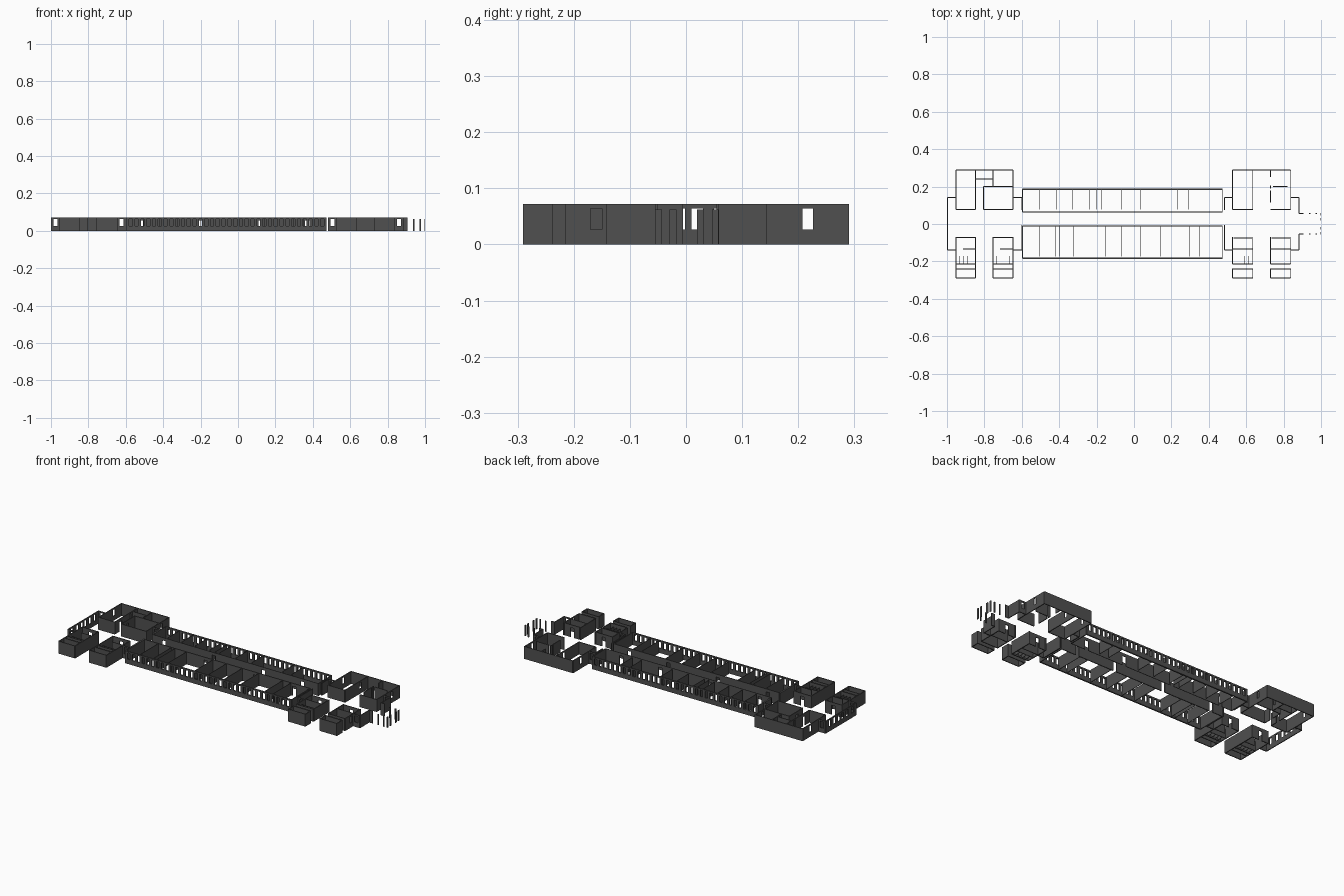
import bpy, bmesh

if "Cube" in bpy.data.objects:
    bpy.data.objects.remove(bpy.data.objects["Cube"])

H, T = 0.072, 0.005          # storey height, wall thickness
SILL, HEAD = 0.027, 0.064    # window bottom and top

mat = bpy.data.materials.new("dark_grey")
mat.diffuse_color = (0.08, 0.08, 0.08, 1)
mat.use_nodes = True
mat.node_tree.nodes["Principled BSDF"].inputs["Base Color"].default_value = mat.diffuse_color


def wall(name, axis, at, a, b, holes=(), t=T, h=H):
    """Upright wall along 'x' or 'y' from a to b, centred at `at`; holes are (start, end, z0, z1)."""
    us = sorted({a, b, *[v for o in holes for v in o[:2]]})
    zs = sorted({0, h, *[v for o in holes for v in o[2:]]})
    bm = bmesh.new()

    def pos(u, z, s):
        return (u, at + s, z) if axis == 'x' else (at + s, u, z)
    grid = [[bm.verts.new(pos(u, z, -t / 2)) for z in zs] for u in us]
    for i in range(len(us) - 1):
        for j in range(len(zs) - 1):
            cu, cz = (us[i] + us[i + 1]) / 2, (zs[j] + zs[j + 1]) / 2
            if not any(o[0] < cu < o[1] and o[2] < cz < o[3] for o in holes):
                bm.faces.new((grid[i][j], grid[i + 1][j], grid[i + 1][j + 1], grid[i][j + 1]))
    bmesh.ops.delete(bm, geom=[v for v in bm.verts if not v.link_faces], context='VERTS')
    src = bm.faces[:]
    dup = bmesh.ops.extrude_face_region(bm, geom=src, use_keep_orig=True)["geom"]
    off = (0, t, 0) if axis == 'x' else (t, 0, 0)
    bmesh.ops.translate(bm, vec=off, verts=[g for g in dup if isinstance(g, bmesh.types.BMVert)])
    bmesh.ops.recalc_face_normals(bm, faces=bm.faces)
    me = bpy.data.meshes.new(name)
    bm.to_mesh(me)
    bm.free()
    me.materials.append(mat)
    ob = bpy.data.objects.new(name, me)
    bpy.context.collection.objects.link(ob)
    return ob


def win(c, w=0.02):
    return (c - w / 2, c + w / 2, SILL, HEAD)


def door(c, w=0.022):
    return (c - w / 2, c + w / 2, 0, 0.055)


# Long classroom ranges: window walls, corridor walls, partitions
X0, X1 = -0.595, 0.472
windows = [win(X0 + 0.022 + i * 0.031, 0.017) for i in range(34)]
wall("north_window_wall", 'x', 0.186, X0, X1, windows, 0.008)
wall("south_window_wall", 'x', -0.183, X0, X1, windows, 0.008)
wall("north_corridor_wall", 'x', 0.064, X0, X1, [door(-0.52), door(-0.2), door(0.12), door(0.37)], 0.003)
wall("south_corridor_wall", 'x', -0.01, X0, X1, [door(-0.52), door(-0.2), door(0.12), door(0.37)])
for x in (X0, X1):
    wall("north_range_end", 'y', x, 0.064, 0.186)
    wall("south_range_end", 'y', x, -0.183, -0.01)
for x in (-0.505, -0.415, -0.33, -0.237, -0.2, -0.173, -0.067, 0.035, 0.233, 0.292):
    wall("north_partition", 'y', x, 0.077, 0.183, t=0.003)
for x in (-0.505, -0.42, -0.398, -0.324, -0.153, -0.067, 0.035, 0.142, 0.297, 0.35):
    wall("south_partition", 'y', x, -0.175, -0.01, t=0.003)

# Two northern pavilions, lit from the sides
N, S = 0.288, 0.077
for x0, x1, gap0, gap1 in ((-0.952, -0.646, -0.848, -0.805), (0.526, 0.838, 0.635, 0.73)):
    wall("pavilion_north_wall", 'x', N, x0, x1)
    wall("pavilion_south_wall_left", 'x', S, x0, gap0)
    wall("pavilion_south_wall_right", 'x', S, gap1, x1)
    for x in (x0, x1):
        wall("pavilion_side_wall", 'y', x, S, N, [win(0.217, 0.018)])
hole = win(0.217, 0.018)
wall("west_room_divider", 'y', -0.848, S, N, [hole, door(0.13)])
wall("west_closet_wall", 'y', -0.755, 0.2, N, [hole])
wall("west_closet_back", 'x', 0.24, -0.848, -0.755)
wall("west_inner_hall_wall", 'x', 0.2, -0.805, -0.646)
wall("west_hall_side", 'y', -0.805, S, 0.2, [door(0.13)])
wall("east_room_divider", 'y', 0.635, S, N, [hole])
for a, b in ((0.25, N), (0.19, 0.205), (0.115, 0.18)):
    wall("east_divider_piece", 'y', 0.73, a, b)
wall("east_inner_wall", 'x', 0.2, 0.742, 0.822)

# Four southern washroom blocks with stalls and a separate front cell
blocks = ((-0.952, -0.848), (-0.755, -0.646), (0.526, 0.635), (0.73, 0.838))
for n, (x0, x1) in enumerate(blocks):
    east = n > 1
    for x in (x0, x1):
        hs = [win(-0.16)] if x == x1 and n == 3 else []
        if east:
            wall("washroom_side", 'y', x, -0.213, -0.07, hs)
            wall("front_cell_side", 'y', x, -0.288, -0.238)
        else:
            wall("washroom_side", 'y', x, -0.288, -0.07)
    if east:
        wall("washroom_north_wall", 'x', -0.075, x0 + 0.005, x1 - 0.005, [door((x0 + x1) / 2)])
    else:
        wall("washroom_north_wall", 'x', -0.072, x0, x1, [door((x0 + x1) / 2)])
    wall("washroom_screen", 'x', -0.134, x0 + (0 if east else 0.038), x1, t=0.004)
    for y in (-0.213, -0.24, -0.288):
        wall("washroom_cross_wall", 'x', y, x0, x1)
    if n < 3:
        wall("stall_front", 'x', -0.171, x0, x1, t=0.002, h=0.055)
        for i in range(1, 5):
            wall("stall_divider", 'y', x0 + (x1 - x0) * i / 5, -0.213, -0.171, t=0.002, h=0.055)

# Recessed link walls between pavilions, ranges and ends
for x0, x1 in ((-0.9975, -0.952), (-0.646, -0.6), (0.485, 0.526), (0.838, 0.882)):
    for y in (0.142, -0.139):
        wall("link_wall", 'x', y, x0, x1, [win((x0 + x1) / 2, 0.022)])
wall("west_end_wall", 'y', -0.9975, -0.139, 0.142,
     [win(-0.105), win(-0.055), win(-0.012), win(0.02), win(0.06), win(0.105)])
for x in (-0.6, 0.485):
    wall("link_north_return", 'y', x, 0.075, 0.142)
    wall("link_south_return", 'y', x, -0.139, -0.005)
wall("east_end_wall_north", 'y', 0.882, 0.056, 0.142)
wall("east_end_wall_south", 'y', 0.882, -0.139, -0.053)

# Entrance porch posts at the east end
for y, inward in ((0.056, -1), (-0.053, 1)):
    wall("porch_jamb", 'x', y, 0.882, 0.905, t=0.004)
    for x in (0.94, 0.975):
        wall("porch_post", 'x', y, x - 0.004, x + 0.004, t=0.005, h=0.062)
    for d in (0.004, 0.03):
        c = y + inward * d
        wall("porch_front_post", 'y', 0.998, c - 0.006, c + 0.006, t=0.004, h=0.062)
